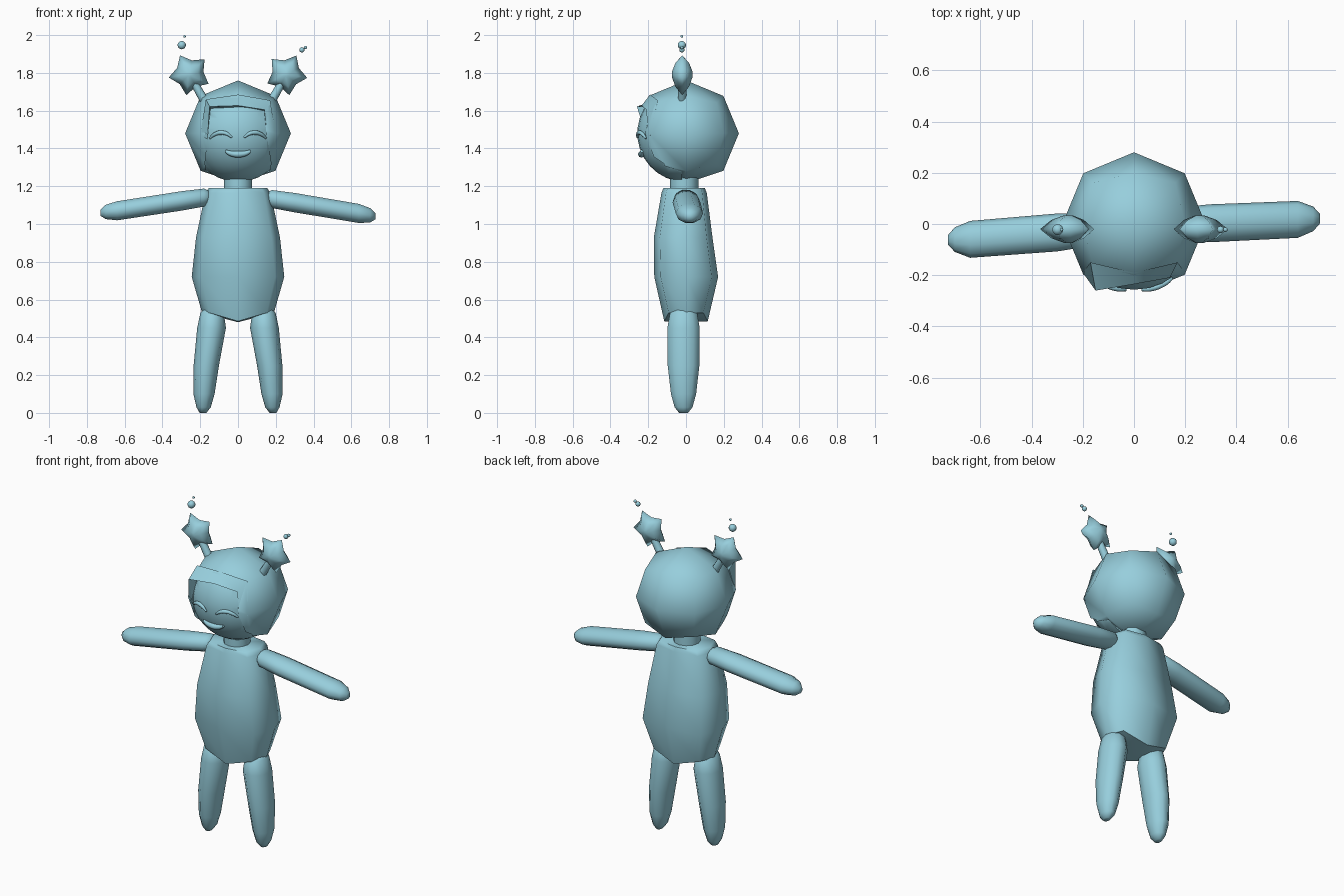
import bpy, bmesh, math
from mathutils import Vector

if "Cube" in bpy.data.objects:
    bpy.data.objects.remove(bpy.data.objects["Cube"])

mat = bpy.data.materials.new("pale_teal")
mat.diffuse_color = (0.31, 0.62, 0.72, 1)
mat.use_nodes = True
mat.node_tree.nodes["Principled BSDF"].inputs["Base Color"].default_value = mat.diffuse_color
HEAD = Vector((0, 0, 1.48))
FACE_R = 0.258


def finish(ob, angle=70):
    if not ob.data.materials:
        ob.data.materials.append(mat)
    bpy.ops.object.select_all(action='DESELECT')
    ob.select_set(True)
    bpy.context.view_layer.objects.active = ob
    bpy.ops.object.shade_smooth_by_angle(angle=math.radians(angle))
    return ob


def from_bmesh(name, bm):
    bmesh.ops.recalc_face_normals(bm, faces=bm.faces[:])
    me = bpy.data.meshes.new(name)
    bm.to_mesh(me)
    bm.free()
    ob = bpy.data.objects.new(name, me)
    bpy.context.collection.objects.link(ob)
    return ob


def loft(name, rings, angle=70):
    """Skin closed rings and close both ends with a centre point."""
    bm = bmesh.new()
    rows = [[bm.verts.new(p) for p in r] for r in rings]
    n = len(rows[0])
    for a, b in zip(rows, rows[1:]):
        for i in range(n):
            j = (i + 1) % n
            bm.faces.new((a[i], a[j], b[j], b[i]))
    for r in (rows[0], rows[-1]):
        bmesh.ops.poke(bm, faces=[bm.faces.new(r)])
    return finish(from_bmesh(name, bm), angle)


def circle(n=10):
    return [(math.cos(2 * math.pi * i / n), math.sin(2 * math.pi * i / n)) for i in range(n)]


def ball(name, loc, r, seg=12):
    bm = bmesh.new()
    bmesh.ops.create_uvsphere(bm, u_segments=seg, v_segments=seg // 2 + 1, radius=r)
    bmesh.ops.translate(bm, verts=bm.verts[:], vec=loc)
    return from_bmesh(name, bm)


def tube(name, pts, radii):
    """Round tapered tube through a few points."""
    cu = bpy.data.curves.new(name, 'CURVE')
    cu.dimensions = '3D'
    cu.bevel_depth = 1
    cu.bevel_resolution = 2
    cu.use_fill_caps = True
    cu.resolution_u = 5
    sp = cu.splines.new('BEZIER')
    sp.bezier_points.add(len(pts) - 1)
    for bp, p, r in zip(sp.bezier_points, pts, radii):
        bp.co, bp.radius = p, r
        bp.handle_left_type = bp.handle_right_type = 'AUTO'
    ob = bpy.data.objects.new(name, cu)
    bpy.context.collection.objects.link(ob)
    bpy.ops.object.select_all(action='DESELECT')
    ob.select_set(True)
    bpy.context.view_layer.objects.active = ob
    bpy.ops.object.convert(target='MESH')
    return finish(bpy.context.view_layer.objects.active)


def boolean(ob, cutter, op):
    bpy.context.view_layer.objects.active = ob
    m = ob.modifiers.new("cut", 'BOOLEAN')
    m.operation, m.object, m.solver = op, cutter, 'EXACT'
    bpy.ops.object.modifier_apply(modifier=m.name)


# Prism in the outline of the face opening
outline = [(-.145, 1.61), (0, 1.625), (.14, 1.605), (.148, 1.5), (.175, 1.32), (.14, 1.15),
           (-.14, 1.15), (-.175, 1.32), (-.155, 1.5)]
bm = bmesh.new()
f = bm.faces.new([bm.verts.new((x, -.5, z)) for x, z in outline])
ext = bmesh.ops.extrude_face_region(bm, geom=[f])
bmesh.ops.translate(bm, verts=[v for v in ext['geom'] if isinstance(v, bmesh.types.BMVert)], vec=(0, .48, 0))
opening = from_bmesh("face_opening_cutter", bm)

# Hair: low-poly cube-sphere with the face cut out
bm = bmesh.new()
bmesh.ops.create_cube(bm, size=1)
bmesh.ops.subdivide_edges(bm, edges=bm.edges[:], cuts=1, use_grid_fill=True)
for v in bm.verts:
    v.co = HEAD + v.co.normalized() * .28
    v.co.z = max(v.co.z, 1.215)
hair = from_bmesh("hair", bm)
boolean(hair, opening, 'DIFFERENCE')
finish(hair, 60)

# Face filling the opening
face = ball("face", HEAD, FACE_R, 28)
boolean(face, opening, 'INTERSECT')
finish(face, 50)
bpy.data.objects.remove(opening)

# Fringe lifted away from the forehead (root, lip, inner edge per column)
loft("fringe", [
    [(-.2, -.19, 1.47), (-.162, -.205, 1.45), (-.15, -.17, 1.45)],
    [(-.17, -.15, 1.66), (-.15, -.26, 1.622), (-.145, -.16, 1.61)],
    [(0, -.19, 1.685), (0, -.235, 1.627), (0, -.2, 1.615)],
    [(.17, -.15, 1.655), (.14, -.21, 1.605), (.14, -.16, 1.595)],
    [(.2, -.19, 1.47), (.155, -.2, 1.45), (.148, -.17, 1.45)]], 40)


# Smiling eyes and mouth following the face
def on_face(x, z):
    return (x, -math.sqrt(.261 ** 2 - x * x - (z - HEAD.z) ** 2), z)


for side, label in ((-1, "left"), (1, "right")):
    tube(label + "_eye", [on_face(side * x, z) for x, z in
                          ((.032, 1.458), (.06, 1.478), (.092, 1.484), (.125, 1.474), (.15, 1.453))],
         (.005, .010, .012, .010, .005))
tube("mouth", [on_face(x, z) for x, z in
               ((-.066, 1.386), (-.04, 1.374), (0, 1.369), (.04, 1.374), (.066, 1.386))],
     (.008, .014, .018, .014, .008))

# Neck
loft("neck", [[(.075 * c, .075 * s - .01, z) for c, s in circle(12)] for z in (1.17, 1.27)])

# Body: rounded-box sections (height, half width, front, back)
K = .8
section = [(1, 0), (K, K), (0, 1), (-K, K), (-1, 0), (-K, -K), (0, -1), (K, -K)]
rings = []
for z, w, front, back in ((1.19, .155, -.12, .10), (1.165, .172, -.13, .11), (.93, .222, -.17, .14),
                          (.72, .245, -.168, .17), (.53, .19, -.115, .115)):
    mid, d = (front + back) / 2, (back - front) / 2
    rings.append([(w * a, mid + d * b, z - (.045 if z < .6 and a == 0 else 0)) for a, b in section])
body = loft("body", rings, 60)
low = min((v for v in body.data.vertices if abs(v.co.x) < .01 and abs(v.co.y) < .05), key=lambda v: v.co.z)
low.co.z = .48

# Legs (height, centre x, half width, half depth)
for side, label in ((-1, "left"), (1, "right")):
    loft(label + "_leg", [[(side * cx + rx * c, -.013 + ry * s, z) for c, s in circle()]
                          for z, cx, rx, ry in ((.56, .14, .03, .035), (.53, .137, .062, .075),
                                                (.45, .14, .076, .09), (.25, .168, .067, .088),
                                                (.1, .18, .056, .07), (.03, .182, .038, .05),
                                                (0, .185, .018, .025))])

# Arms (x, centre y, centre z), sharing one thickness profile
thick = ((.035, .03), (.066, .05), (.074, .054), (.072, .053), (.048, .04), (.018, .018))
arms = {"left_arm": ((-.14, -.02, 1.14), (-.18, -.022, 1.14), (-.3, -.033, 1.122),
                     (-.64, -.06, 1.07), (-.7, -.061, 1.064), (-.727, -.062, 1.06)),
        "right_arm": ((.14, 0, 1.135), (.18, 0, 1.132), (.3, .003, 1.113),
                      (.64, .018, 1.056), (.7, .02, 1.046), (.727, .021, 1.042))}
for name, path in arms.items():
    loft(name, [[(x, y + ry * c, z + rz * s) for c, s in circle()]
                for (x, y, z), (ry, rz) in zip(path, thick)])

# Puffy star antennae with stalks
for side, label, turn in ((-1, "left", -27), (1, "right", -10)):
    star = []
    for i in range(10):
        a, r = math.radians(turn + 36 * i), (.074 if i % 2 else .112)
        star.append((r * math.cos(a), r * math.sin(a)))
    loft(label + "_star", [[(side * .256 + k * u, -.02 + y, 1.793 + k * v) for u, v in star]
                           for k, y in ((.15, -.054), (.6, -.036), (1, 0), (.6, .036), (.15, .054))], 100)
    tube(label + "_stalk", [(side * .17, -.02, 1.64), (side * .205, -.02, 1.70), (side * .25, -.02, 1.78)],
         (.024, .022, .02))

# Little bubbles above the stars
for i, (x, z, r) in enumerate(((-.298, 1.947, .022), (-.283, 1.993, .007),
                               (.338, 1.922, .014), (.357, 1.934, .009))):
    finish(ball("bubble_%d" % (i + 1), (x, -.022, z), r))
